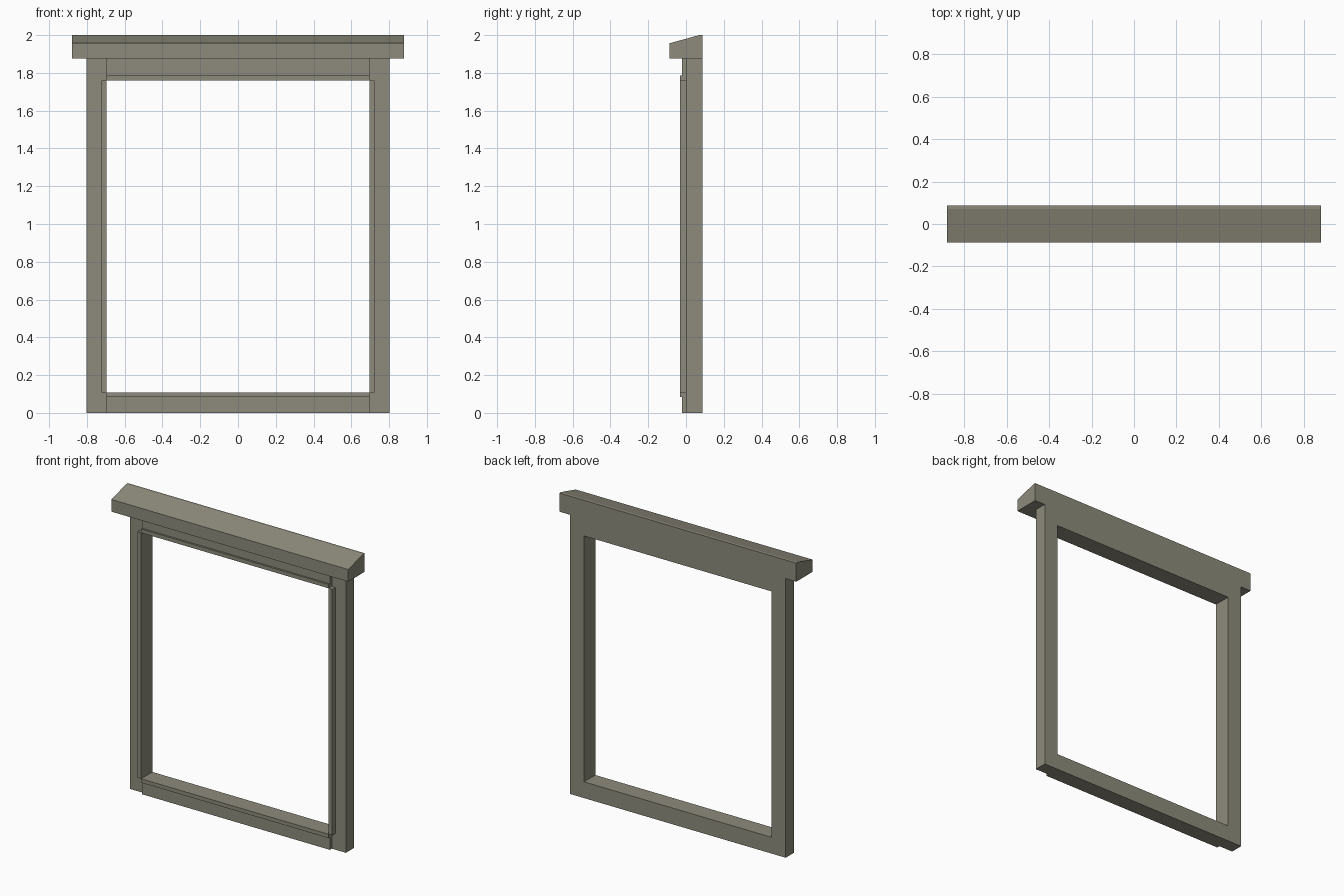
import bpy, bmesh

if "Cube" in bpy.data.objects:
    bpy.data.objects.remove(bpy.data.objects["Cube"])

mat = bpy.data.materials.new("olive grey")
mat.diffuse_color = (0.27, 0.26, 0.20, 1)
mat.use_nodes = True
mat.node_tree.nodes["Principled BSDF"].inputs["Base Color"].default_value = mat.diffuse_color

W, IN_X = 0.802, 0.697           # outer and inner half widths
Z0, Z1, Z_CAP = 0.109, 1.761, 1.875   # opening bottom, opening top, underside of cap
BACK, BEAD = 0.087, 0.026        # back plane, bead width


def finish(name, bm):
    bmesh.ops.recalc_face_normals(bm, faces=bm.faces)
    me = bpy.data.meshes.new(name)
    bm.to_mesh(me)
    bm.free()
    me.materials.append(mat)
    ob = bpy.data.objects.new(name, me)
    bpy.context.collection.objects.link(ob)
    return ob


def box(name, x0, x1, y0, y1, z0, z1):
    bm = bmesh.new()
    bmesh.ops.create_cube(bm, size=1)
    for v in bm.verts:
        v.co = (x1 if v.co.x > 0 else x0,
                y1 if v.co.y > 0 else y0,
                z1 if v.co.z > 0 else z0)
    return finish(name, bm)


# Main frame: rectangular ring extruded to the back
bm = bmesh.new()


def rect(hx, z0, z1):
    return [bm.verts.new((x, 0, z)) for x, z in
            ((-hx, z0), (hx, z0), (hx, z1), (-hx, z1))]


outer, inner = rect(W, 0, Z_CAP), rect(IN_X, Z0, Z1)
for i in range(4):
    j = (i + 1) % 4
    bm.faces.new((outer[i], outer[j], inner[j], inner[i]))
ext = bmesh.ops.extrude_face_region(bm, geom=bm.faces[:])
bmesh.ops.translate(bm, vec=(0, BACK, 0),
                    verts=[g for g in ext["geom"] if isinstance(g, bmesh.types.BMVert)])
finish("main_frame", bm)

# Raised rail boards and beads along the bottom and top of the opening
box("bottom_rail", -IN_X, IN_X, -0.021, 0, 0, Z0 - BEAD)
box("top_rail", -IN_X, IN_X, -0.021, 0, Z1 + BEAD, Z_CAP)
box("bottom_bead", -IN_X, IN_X, -0.033, 0, Z0 - BEAD, Z0)
box("top_bead", -IN_X, IN_X, -0.033, 0, Z1, Z1 + BEAD)

# Side beads on the stiles
for side, s in (("left", -1), ("right", 1)):
    xa, xb = sorted((s * IN_X, s * (IN_X + BEAD)))
    box(side + "_bead", xa, xb, -0.033, 0, Z0, Z1)

# Sloped cap: profile in y/z extruded along x
bm = bmesh.new()
profile = ((-BACK, Z_CAP), (BACK, Z_CAP), (BACK, 2.0), (0.07, 2.0), (-BACK, 1.957))
face = bm.faces.new([bm.verts.new((-0.88, y, z)) for y, z in profile])
ext = bmesh.ops.extrude_face_region(bm, geom=[face])
bmesh.ops.translate(bm, vec=(1.76, 0, 0),
                    verts=[g for g in ext["geom"] if isinstance(g, bmesh.types.BMVert)])
finish("sloped_cap", bm)
